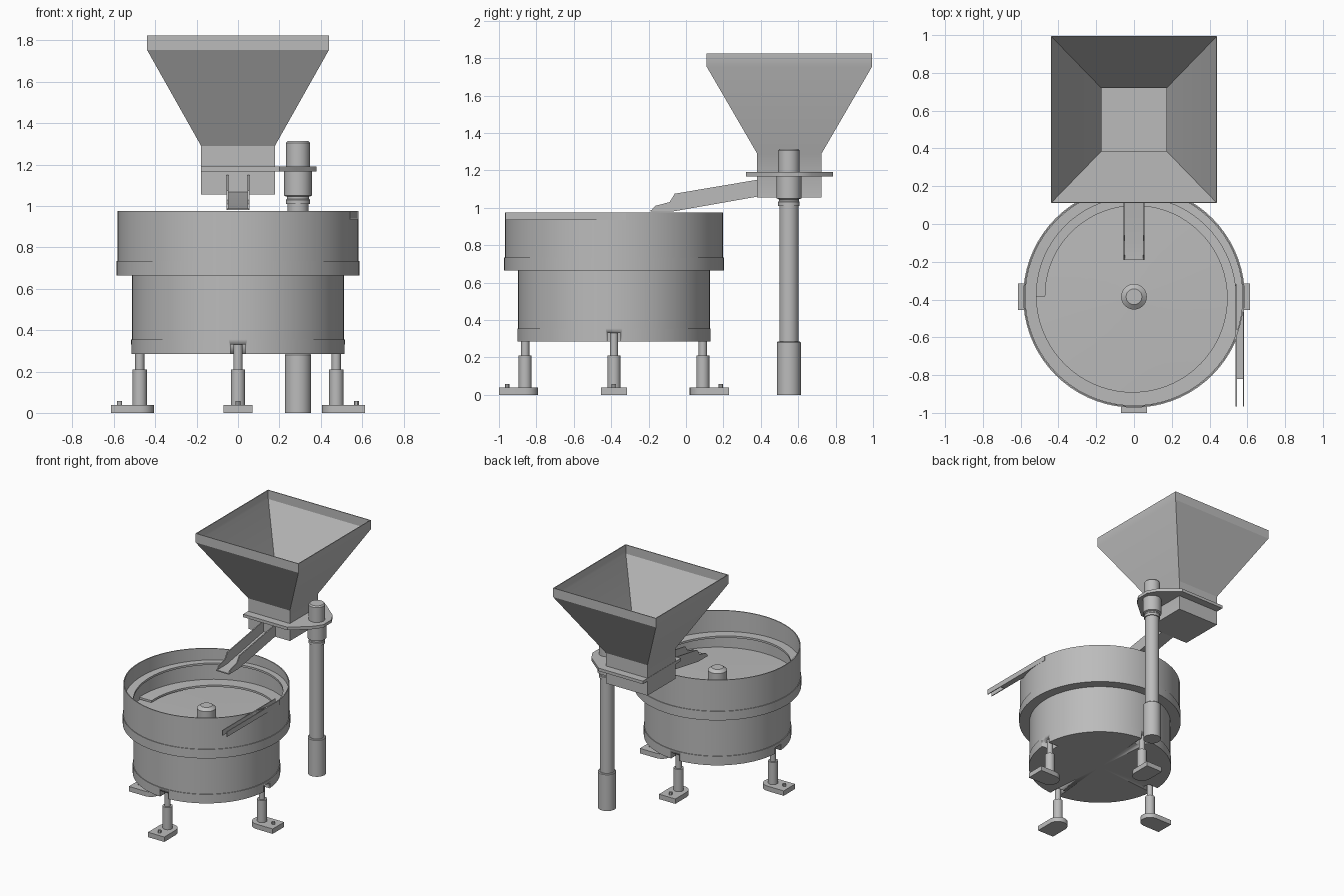
import bpy, bmesh
from math import sin, cos, pi, radians
from mathutils import Matrix, Vector

cube = bpy.data.objects.get("Cube")
if cube:
    bpy.data.objects.remove(cube)

steel = bpy.data.materials.new("brushed grey steel")
steel.use_nodes = True
GREY = (0.5, 0.5, 0.5, 1)
steel.diffuse_color = GREY
steel.node_tree.nodes["Principled BSDF"].inputs["Base Color"].default_value = GREY

BOWL_Y = -0.385
HOPPER_Y = 0.5525
POLE = (0.29, 0.55)


def loft(name, rings, place=None):
    """Closed solid through rings of equal point count, capped at both ends."""
    bm = bmesh.new()
    loops = [[bm.verts.new(p) for p in ring] for ring in rings]
    n = len(loops[0])
    for a, b in zip(loops, loops[1:]):
        for i in range(n):
            j = (i + 1) % n
            bm.faces.new((a[i], a[j], b[j], b[i]))
    bm.faces.new(loops[0])
    bm.faces.new(loops[-1])
    bmesh.ops.recalc_face_normals(bm, faces=bm.faces)
    if place:
        bm.transform(place)
    mesh = bpy.data.meshes.new(name)
    bm.to_mesh(mesh)
    bm.free()
    mesh.materials.append(steel)
    mesh.shade_smooth()
    mesh.set_sharp_from_angle(angle=radians(30))
    obj = bpy.data.objects.new(name, mesh)
    bpy.context.collection.objects.link(obj)
    return obj


def lathe(name, profile, x, y, sides=32, place=None):
    """Turn (radius, height) pairs about a vertical axis."""
    turn = [2 * pi * i / sides for i in range(sides)]
    return loft(name, [[(x + r * cos(t), y + r * sin(t), z) for t in turn]
                       for r, z in profile], place)


def slab(name, outline, z0, z1, place=None):
    return loft(name, [[(x, y, z) for x, y in outline] for z in (z0, z1)], place)


def side_plate(name, outline, x0, x1):
    """Extrude a (y, z) outline across x."""
    return loft(name, [[(x, y, z) for y, z in outline] for x in (x0, x1)])


def box(name, lo, hi, place=None):
    outline = [(lo[0], lo[1]), (hi[0], lo[1]), (hi[0], hi[1]), (lo[0], hi[1])]
    return slab(name, outline, lo[2], hi[2], place)


# Drive drum and open bowl
drum = lathe("drive_drum", [(.02, .285), (.517, .285), (.517, .355), (.512, .355),
                            (.512, .67), (.02, .67)], 0, BOWL_Y, 72)
lathe("bowl", [(.02, .665), (.587, .665), (.587, .735), (.582, .735), (.582, .975),
               (.575, .975), (.575, .69), (.02, .71)], 0, BOWL_Y, 72)
lathe("centre_knob", [(.068, .7), (.068, .785), (.042, .805), (.02, .805)], 0, BOWL_Y, 24)

# Spiral track climbing clockwise along the bowl wall
track = []
STEPS = 108
for i in range(STEPS + 1):
    f = i / STEPS
    a = pi - 3 * pi * f
    inner, top = .47 + .07 * f, .712 + .225 * f
    track.append([(r * cos(a), BOWL_Y + r * sin(a), z) for r, z in
                  ((inner, top), (.578, top), (.578, top - .015), (inner, top - .015))])
loft("spiral_track", track)

# Outlet chute: floor stops short of the side rails
box("outlet_floor", (.54, -.82, .935), (.58, -.32, .941))
for side, x in (("inner", .538), ("outer", .576)):
    box("outlet_rail_" + side, (x, -.965, .935), (x + .006, -.32, .975))

# Four legs around the drum, each in a notch cut in the drum's lower edge
foot = [(.615, -.07), (.615, .07)] + [
    (.475 + .07 * cos(pi / 2 + pi * i / 12), .07 * sin(pi / 2 + pi * i / 12))
    for i in range(13)]
for k, where in enumerate(("left", "back", "right", "front")):
    place = Matrix.Translation((0, BOWL_Y, 0)) @ Matrix.Rotation(k * pi / 2, 4, "Z")
    slab(where + "_foot", foot, 0, .038, place)
    lathe(where + "_leg", [(.035, .03), (.035, .21), (.022, .21), (.022, .335)],
          .475, 0, 20, place)
    lathe(where + "_foot_bolt", [(.012, .03), (.012, .057)], .572, 0, 12, place)
    cutter = box(where + "_notch_cutter", (.43, -.036, .2), (.6, .036, .33), place)
    cutter.hide_render = True
    cutter.hide_set(True)
    cutter.display_type = "WIRE"
    cut = drum.modifiers.new("notch", "BOOLEAN")
    cut.operation = "DIFFERENCE"
    cut.solver = "EXACT"
    cut.object = cutter

# Support pole with base sleeve, clamp and cap
lathe("support_pole", [(.064, 0), (.064, .28), (.059, .285), (.051, .285), (.051, 1.01),
                       (.058, 1.01), (.058, 1.03), (.054, 1.035), (.054, 1.045),
                       (.067, 1.05), (.067, 1.17), (.058, 1.17), (.058, 1.305),
                       (.05, 1.315)], *POLE)
slab("mounting_plate", [(-.18, .32), (.2, .32), (.34, .44), (.38, .5), (.38, .6),
                        (.34, .67), (.2, .785), (-.18, .785)], 1.167, 1.19)

# Hopper: square throat, flared walls and upright rim, hollow inside
hopper = []
for hx, hy, z in ((.178, .1725, 1.055), (.178, .1725, 1.29), (.44, .4425, 1.755),
                  (.44, .4425, 1.825), (.434, .4365, 1.825), (.434, .4365, 1.757),
                  (.172, .1665, 1.293), (.172, .1665, 1.07)):
    hopper.append([(sx * hx, HOPPER_Y + sy * hy, z)
                   for sx, sy in ((-1, -1), (1, -1), (1, 1), (-1, 1))])
loft("hopper", hopper)

# Feed chute: open channel sloping from the throat down into the bowl
wall = [(.385, 1.15), (-.06, 1.075), (-.088, 1.03), (-.165, 1.01), (-.19, .98),
        (-.07, .98), (.385, 1.06)]
side_plate("feed_chute_wall_right", wall, -.055, -.047)
side_plate("feed_chute_wall_left", wall, .047, .055)
side_plate("feed_chute_floor", [(-.19, .98), (-.07, .98), (.385, 1.06), (.385, 1.068),
                                (-.07, .988), (-.19, .988)], -.05, .05)
